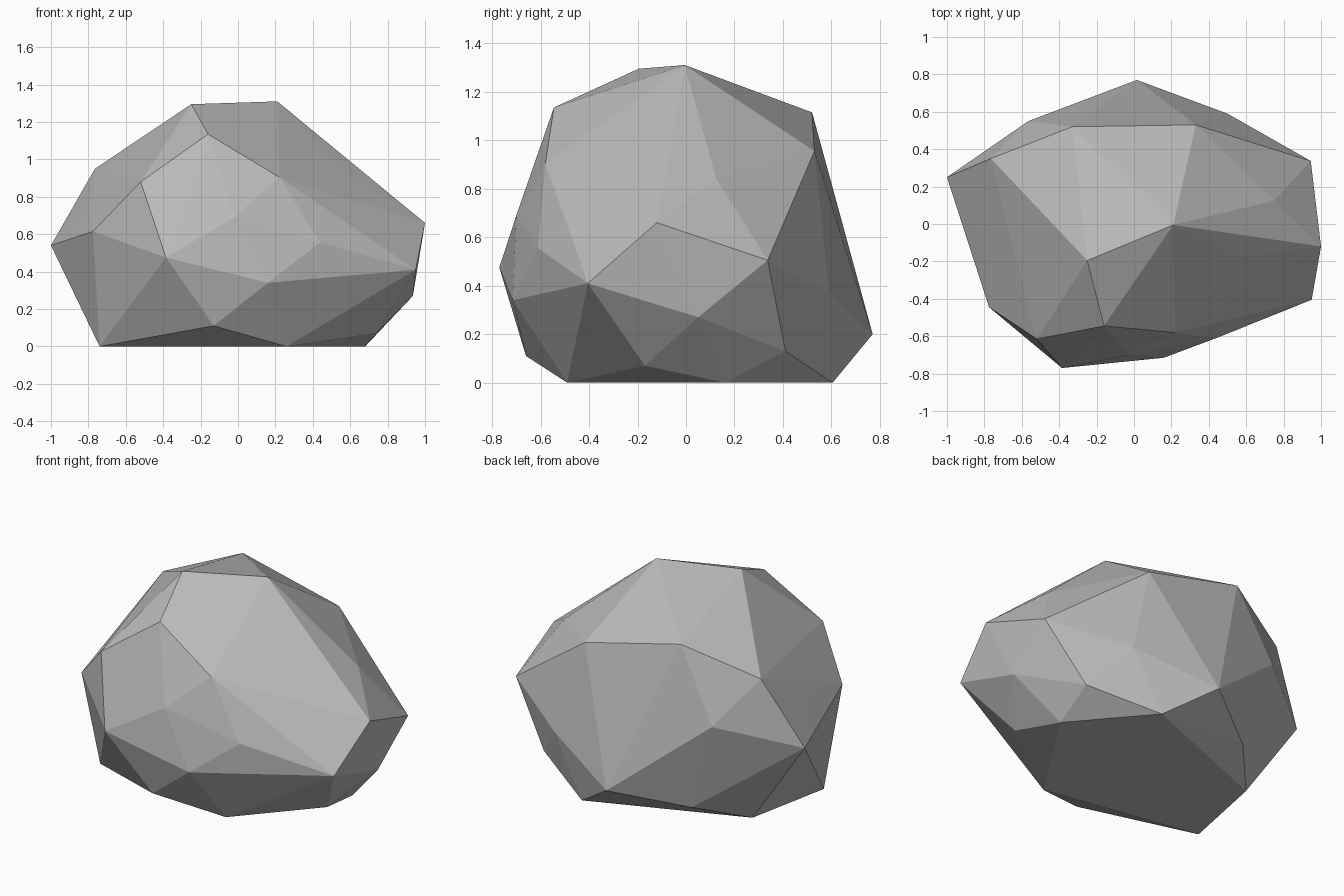
import bpy
import bmesh

# Corner points of the boulder, grouped from crown to base
CROWN = [
    (0.21, -0.005, 1.31), (-0.25, -0.195, 1.295), (-0.16, -0.545, 1.135),
    (-0.33, 0.52, 1.115), (0.33, 0.53, 0.955), (-0.765, 0.35, 0.95),
    (0.58, -0.175, 0.93), (0.22, -0.58, 0.905), (-0.52, -0.615, 0.88),
    (0.75, 0.125, 0.84),
]
WAIST = [
    (-0.80, -0.07, 0.73), (-0.02, -0.70, 0.69), (-0.565, 0.55, 0.67),
    (1.0, -0.12, 0.66), (-0.775, -0.445, 0.615), (0.44, -0.61, 0.555),
    (-1.0, 0.25, 0.54), (0.945, 0.337, 0.505), (-0.385, -0.77, 0.475),
    (0.95, -0.405, 0.41), (0.50, 0.59, 0.37), (0.16, -0.715, 0.34),
    (0.935, 0.05, 0.27), (0.015, 0.77, 0.20),
]
FOOT = [
    (0.70, 0.41, 0.13), (-0.13, -0.66, 0.11), (-0.39, 0.50, 0.10),
    (0.74, -0.17, 0.07), (0.68, 0.16, 0), (0.30, 0.605, 0),
    (-0.63, 0.24, 0), (-0.74, -0.31, 0), (0.26, -0.49, 0),
]

# Wrap the points in a convex skin of flat facets
bm = bmesh.new()
for co in CROWN + WAIST + FOOT:
    bm.verts.new(co)
bmesh.ops.convex_hull(bm, input=bm.verts[:])
bmesh.ops.delete(bm, geom=[v for v in bm.verts if not v.link_faces], context='VERTS')
bmesh.ops.recalc_face_normals(bm, faces=bm.faces[:])

mesh = bpy.data.meshes.new("boulder")
bm.to_mesh(mesh)
bm.free()

# One plain stone colour
stone = bpy.data.materials.new("stone grey")
stone.diffuse_color = (0.5, 0.5, 0.5, 1)
mesh.materials.append(stone)

boulder = bpy.data.objects.new("boulder", mesh)
bpy.context.collection.objects.link(boulder)
